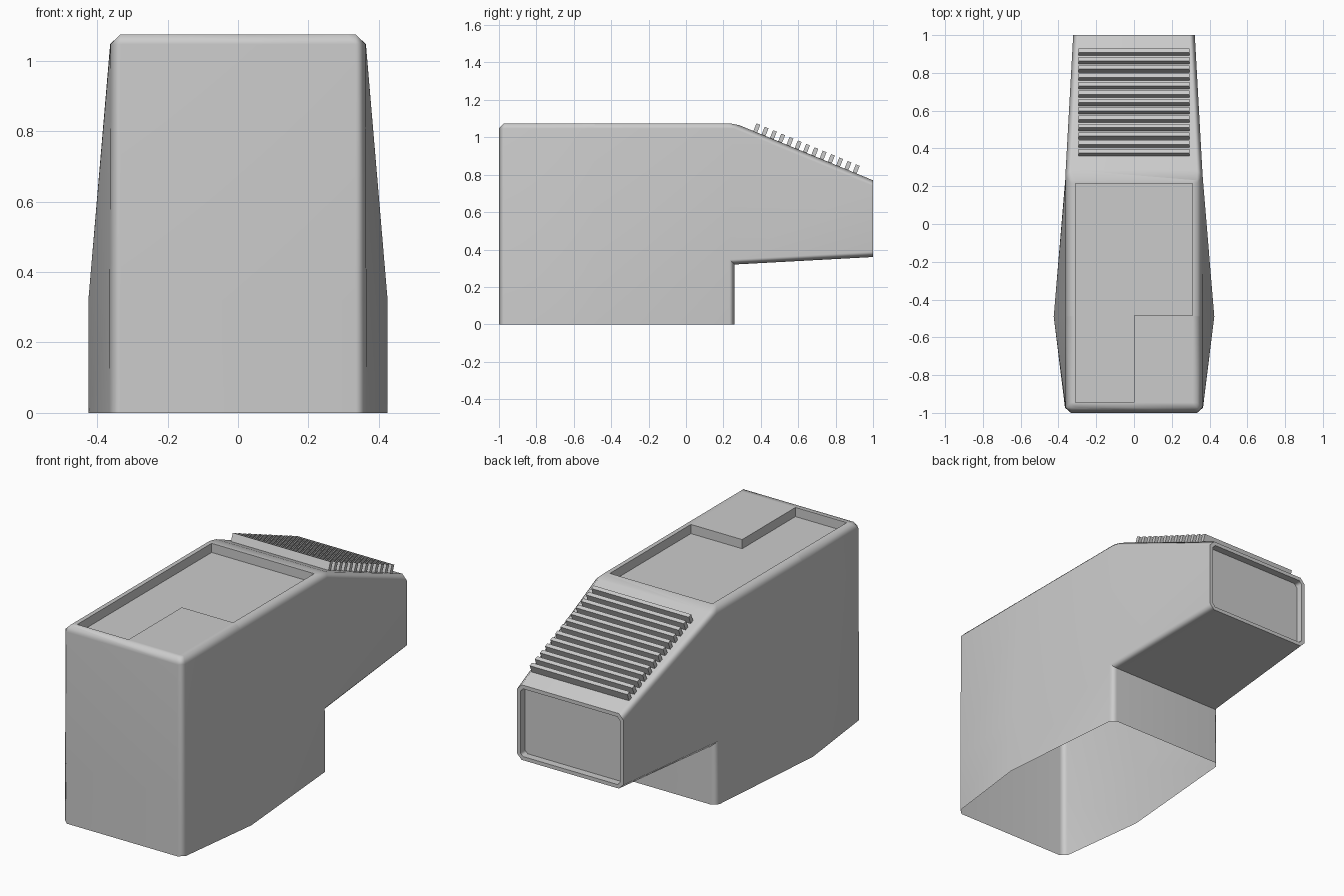
import bpy, bmesh, math
from mathutils import Vector, Matrix

cube = bpy.data.objects.get("Cube")
if cube:
    bpy.data.objects.remove(cube)

grey = bpy.data.materials.new("plain grey")
grey.use_nodes = True
grey.diffuse_color = (0.6, 0.6, 0.6, 1)
grey.node_tree.nodes["Principled BSDF"].inputs["Base Color"].default_value = grey.diffuse_color

TOP, STEP, MID = 1.075, 0.32, 0.26


def make_object(name, bm):
    mesh = bpy.data.meshes.new(name)
    bm.to_mesh(mesh)
    bm.free()
    mesh.materials.append(grey)
    ob = bpy.data.objects.new(name, mesh)
    bpy.context.collection.objects.link(ob)
    return ob


def sink(bm, faces, offset):
    """Push a group of faces inward, leaving straight walls."""
    out = bmesh.ops.extrude_face_region(bm, geom=faces)["geom"]
    verts = [g for g in out if isinstance(g, bmesh.types.BMVert)]
    bmesh.ops.translate(bm, verts=verts, vec=offset)
    old = [f for f in faces if f.is_valid]
    if old:
        bmesh.ops.delete(bm, geom=old, context='FACES')


# Housing shell: side points, open underneath
points = {
    "A": (0.362, -1, 0), "B": (0.362, -1, STEP), "C": (0.362, -1, TOP),
    "D": (0.425, -0.49, 0), "E": (0.425, -0.49, STEP), "F": (0.362, -0.49, TOP),
    "G": (0.362, MID, 0), "H": (0.362, MID, STEP), "I": (0.362, MID, TOP),
    "J": (0.322, 1, 0.36), "K": (0.322, 1, 0.77),
}
bm = bmesh.new()
left = {k: bm.verts.new(p) for k, p in points.items()}
right = {k: bm.verts.new((-x, y, z)) for k, (x, y, z) in points.items()}
for face in ("ADEB", "BEFC", "DGHE", "EHIF", "HJKI"):
    bm.faces.new([left[k] for k in face])
    bm.faces.new([right[k] for k in reversed(face)])
outline = "ABCFIKJHG"
for a, b in zip(outline, outline[1:]):
    bm.faces.new((left[a], left[b], right[b], right[a]))
bmesh.ops.recalc_face_normals(bm, faces=bm.faces)

# Chamfer the long edges, the top front edge and the slope break
edges = [bm.edges.get((left[k], right[k])) for k in "CI"]
for pair in ("AB", "BC", "CF", "FI", "IK", "JH", "HG"):
    for side in (left, right):
        edges.append(bm.edges.get((side[pair[0]], side[pair[1]])))
bmesh.ops.bevel(bm, geom=edges, offset=0.028, offset_type='OFFSET', segments=1,
                profile=0.5, affect='EDGES', clamp_overlap=True)


def top_faces():
    return [f for f in bm.faces if f.normal.z > 0.99
            and abs(f.calc_center_median().z - TOP) < 0.004]


# L-shaped recess in the top
cuts = [((x, 0, 0), (1, 0, 0)) for x in (-0.31, 0, 0.31)]
cuts += [((0, y, 0), (0, 1, 0)) for y in (-0.945, -0.485, 0.215)]
for co, no in cuts:
    faces = top_faces()
    geom = faces + list({e for f in faces for e in f.edges}) + list({v for f in faces for v in f.verts})
    bmesh.ops.bisect_plane(bm, geom=geom, plane_co=co, plane_no=no, dist=1e-5)
    bm.normal_update()


def in_recess(f):
    c = f.calc_center_median()
    return abs(c.x) < 0.31 and -0.945 < c.y < 0.215 and (c.x < 0 or c.y > -0.485)


sink(bm, [f for f in top_faces() if in_recess(f)], (0, 0, -0.05))

# Recessed panel in the back end
bm.normal_update()
end = [f for f in bm.faces if all(abs(v.co.y - 1) < 1e-3 for v in f.verts)]
bmesh.ops.inset_region(bm, faces=end, thickness=0.02, use_even_offset=True)
sink(bm, end, (0, -0.04, 0))
bmesh.ops.recalc_face_normals(bm, faces=bm.faces)
housing = make_object("housing", bm)

bpy.ops.object.select_all(action='DESELECT')
housing.select_set(True)
bpy.context.view_layer.objects.active = housing
bpy.ops.object.shade_smooth_by_angle(angle=math.radians(50))
housing.modifiers.new("even_shading", 'WEIGHTED_NORMAL').keep_sharp = True

# Row of cooling ribs standing square to the rear slope
drop = (TOP - 0.77) / (1 - MID)
tilt = Matrix.Rotation(-math.atan(drop), 4, 'X')
thick, high = 0.022, 0.046
bm = bmesh.new()
for i in range(13):
    y = 0.36 + i * 0.0443
    base = Vector((0, y, TOP - (y - MID) * drop))
    place = (Matrix.Translation(base) @ tilt
             @ Matrix.Translation((0, thick / 2, high / 2 - 0.002))
             @ Matrix.Diagonal((0.59, thick, high, 1)))
    bmesh.ops.create_cube(bm, size=1, matrix=place)
make_object("cooling_ribs", bm)
